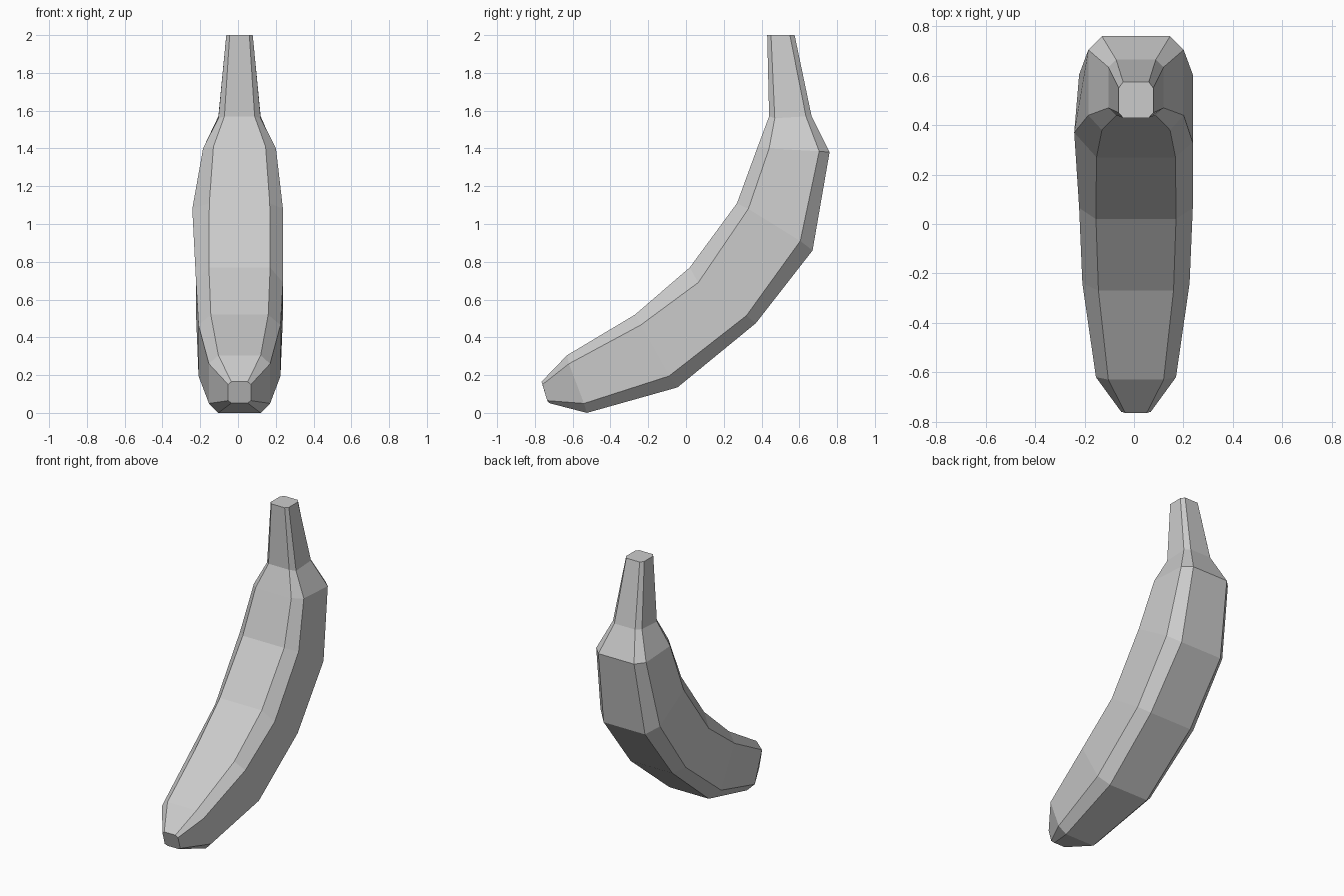
import bpy, bmesh

CX = 0.008  # slight sideways offset of the fruit's centre line

# Each ring, stem to tip: half width of the flat faces, half width of the sides,
# then (y, z) of inner edge, inner side, outer side and outer edge
rings = [
    (0.052, 0.070, (0.43, 2.00), (0.45, 2.00), (0.55, 2.00), (0.575, 2.00)),
    (0.080, 0.112, (0.44, 1.57), (0.47, 1.56), (0.635, 1.57), (0.665, 1.57)),
    (0.138, 0.193, (0.38, 1.41), (0.44, 1.40), (0.705, 1.385), (0.76, 1.38)),
    (0.160, 0.230, (0.27, 1.11), (0.33, 1.08), (0.605, 0.91), (0.67, 0.86)),
    (0.162, 0.230, (0.02, 0.77), (0.065, 0.69), (0.32, 0.515), (0.37, 0.475)),
    (0.152, 0.217, (-0.27, 0.52), (-0.24, 0.465), (-0.09, 0.195), (-0.045, 0.135)),
    (0.112, 0.162, (-0.63, 0.305), (-0.62, 0.26), (-0.54, 0.05), (-0.525, 0.00)),
    (0.043, 0.060, (-0.765, 0.165), (-0.76, 0.15), (-0.735, 0.065), (-0.725, 0.052)),
]

# Loft the chamfered rectangular rings into the body
bm = bmesh.new()
loops = []
for flat, side, a, b, c, d in rings:
    half = [(flat, a), (side, b), (side, c), (flat, d)]
    pts = [(CX + w, p) for w, p in half] + [(CX - w, p) for w, p in reversed(half)]
    loops.append([bm.verts.new((x, p[0], p[1])) for x, p in pts])

# Small natural bulge on the left side
loops[3][6].co.x -= 0.02
loops[3][6].co.y += 0.04

for r0, r1 in zip(loops, loops[1:]):
    for i in range(8):
        j = (i + 1) % 8
        bm.faces.new((r0[i], r0[j], r1[j], r1[i]))

# Stem and tip caps
bm.faces.new(loops[0])
bm.faces.new(loops[-1])
bmesh.ops.recalc_face_normals(bm, faces=bm.faces)

mesh = bpy.data.meshes.new("banana")
bm.to_mesh(mesh)
bm.free()
bpy.context.collection.objects.link(bpy.data.objects.new("banana", mesh))
